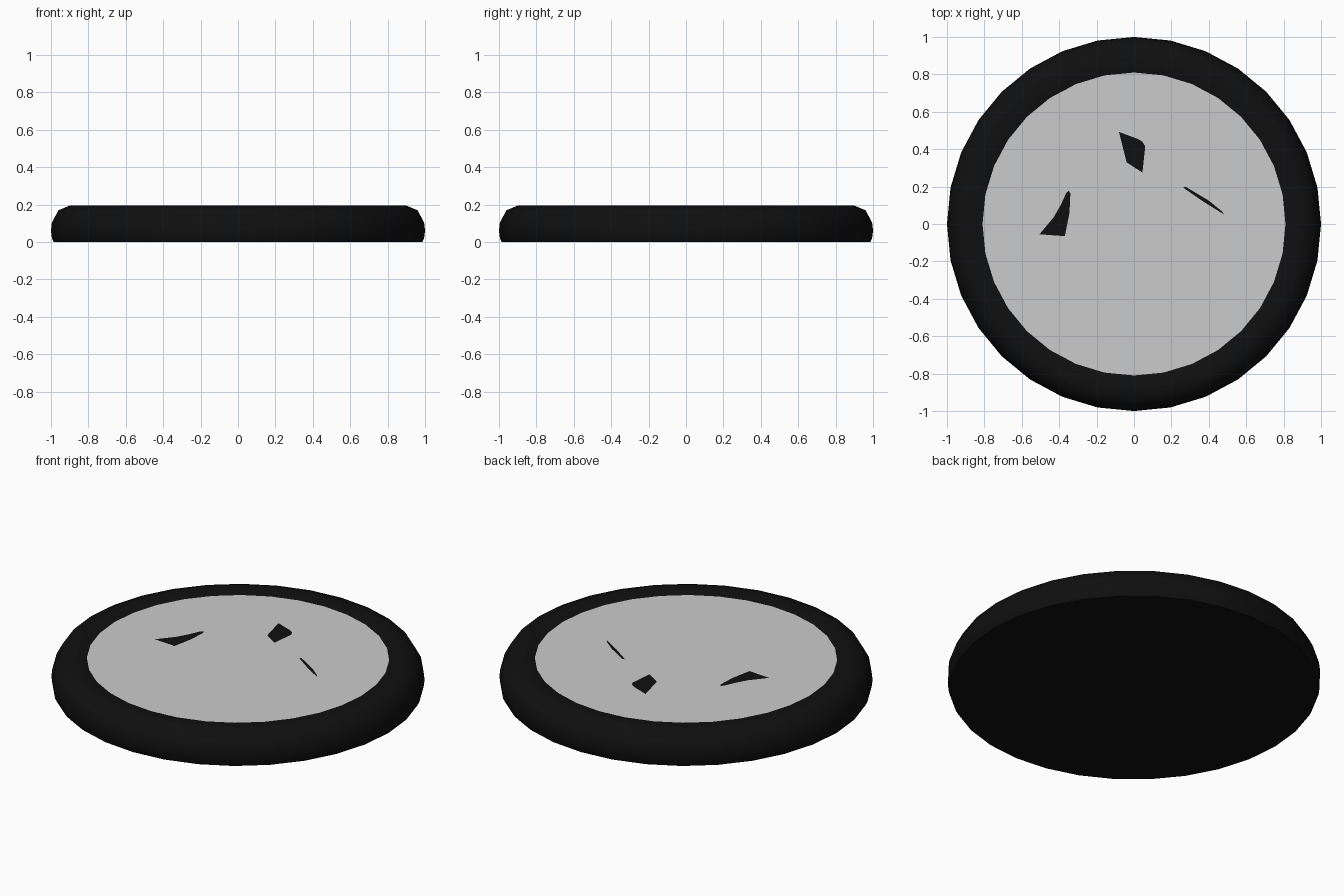
import bpy, bmesh, math

if "Cube" in bpy.data.objects:
    bpy.data.objects.remove(bpy.data.objects["Cube"])

SIDES = 32
FACE_Z = 0.174


def material(name, value):
    mat = bpy.data.materials.new(name)
    mat.diffuse_color = (value, value, value, 1)
    mat.use_nodes = True
    mat.node_tree.nodes["Principled BSDF"].inputs["Base Color"].default_value = mat.diffuse_color
    return mat


def add_object(name, bm, mat=None):
    mesh = bpy.data.meshes.new(name)
    bm.to_mesh(mesh)
    bm.free()
    ob = bpy.data.objects.new(name, mesh)
    bpy.context.collection.objects.link(ob)
    if mat:
        mesh.materials.append(mat)
    return ob


def ring(bm, r, z):
    step = 2 * math.pi / SIDES
    return [bm.verts.new((r * math.cos(i * step), r * math.sin(i * step), z))
            for i in range(SIDES)]


black = material("black", 0.005)

# Rounded rim and flat underside, turned from a profile (radius, height)
profile = [(0.985, 0), (0.995, 0.02), (1.0, 0.06), (0.995, 0.105),
           (0.96, 0.17), (0.90, 0.195), (0.81, FACE_Z)]
bm = bmesh.new()
rings = [ring(bm, r, z) for r, z in profile]
bm.faces.new(rings[0][::-1])
for a, b in zip(rings, rings[1:]):
    for i in range(SIDES):
        j = (i + 1) % SIDES
        bm.faces.new((a[i], a[j], b[j], b[i]))
body = add_object("rim_and_base", bm, black)
bpy.context.view_layer.objects.active = body
body.select_set(True)
bpy.ops.object.shade_smooth_by_angle(angle=math.radians(40))

# Grey face set just below the rim
bm = bmesh.new()
bm.faces.new(ring(bm, 0.81, FACE_Z))
add_object("grey_face", bm)

# Dark shards showing on the face
shards = {
    "left_shard": [(-.505, -.055), (-.37, -.065), (-.345, .06), (-.34, .165),
                   (-.35, .178), (-.363, .165), (-.39, .105), (-.43, .035)],
    "back_shard": [(-.04, .33), (.045, .275), (.06, .415), (.045, .44),
                   (.02, .455), (-.08, .492)],
    "right_shard": [(.262, .195), (.37, .12), (.48, .052), (.47, .068),
                    (.40, .125), (.275, .2)],
}
for name, outline in shards.items():
    bm = bmesh.new()
    bm.faces.new([bm.verts.new((x, y, FACE_Z + 0.002)) for x, y in outline])
    bmesh.ops.triangulate(bm, faces=bm.faces[:])
    add_object(name, bm, black)
